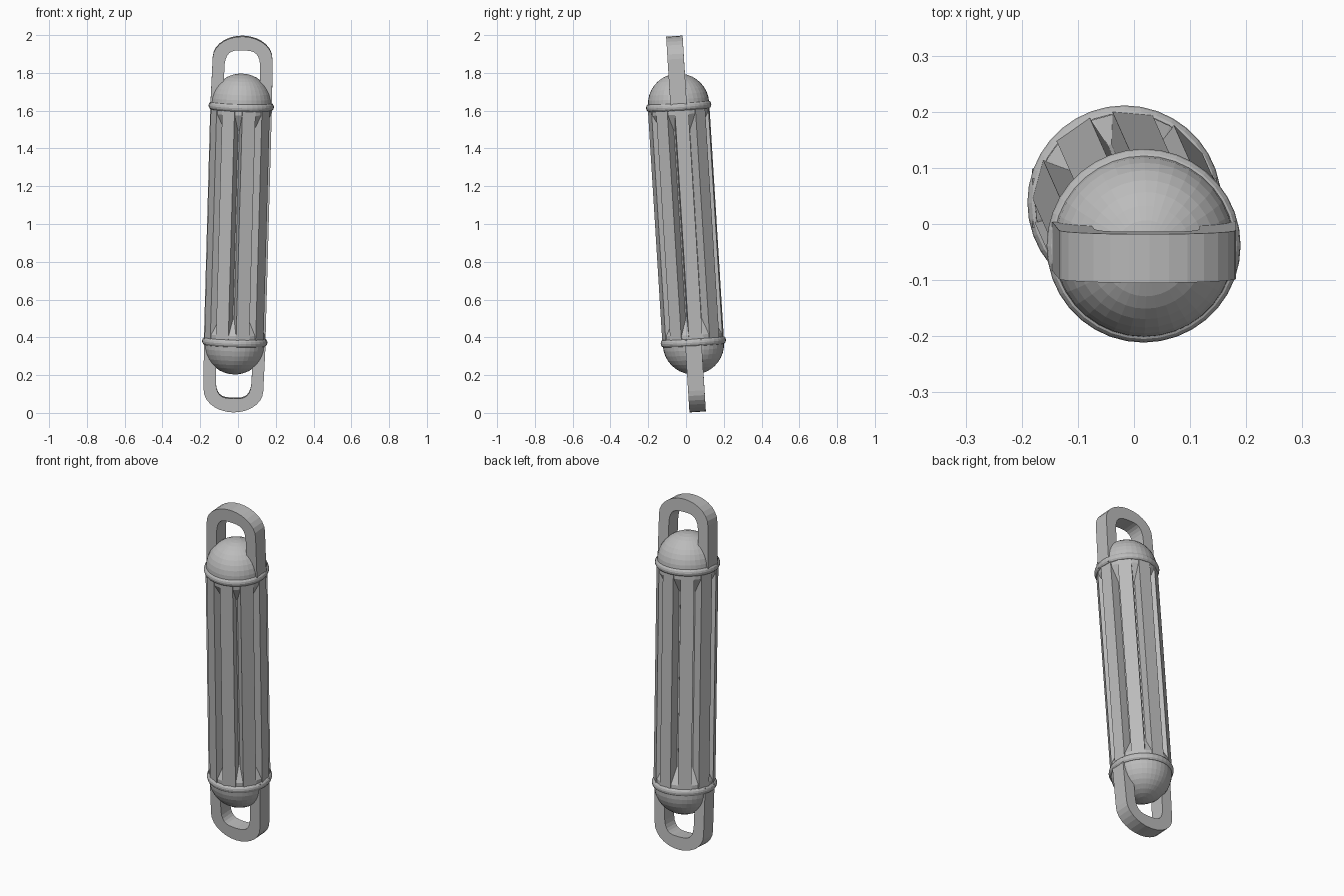
import bpy
import bmesh
from math import sin, cos, pi, radians
from mathutils import Matrix, Vector

cube = bpy.data.objects.get("Cube")
if cube:
    bpy.data.objects.remove(cube, do_unlink=True)

grey = bpy.data.materials.new("light_grey")
grey.use_nodes = True
colour = (0.5, 0.5, 0.5, 1)
grey.diffuse_color = colour
grey.node_tree.nodes["Principled BSDF"].inputs["Base Color"].default_value = colour

# Everything is built around the z axis, then leaned about its middle
lean = Vector((0, 0, 1)).rotation_difference(Vector((0.0275, -0.062, 1)))
place = Matrix.Translation((0, 0, 1)) @ lean.to_matrix().to_4x4()
BARS = 9
SEGMENTS = 36


def finish(bm, name):
    bmesh.ops.recalc_face_normals(bm, faces=bm.faces)
    bm.transform(place)
    mesh = bpy.data.meshes.new(name)
    bm.to_mesh(mesh)
    bm.free()
    mesh.materials.append(grey)
    obj = bpy.data.objects.new(name, mesh)
    bpy.context.collection.objects.link(obj)
    return obj


def lathe(name, profile):
    """Spin (radius, height) points around the axis."""
    bm = bmesh.new()
    verts = [bm.verts.new((r, 0, z)) for r, z in profile]
    edges = [bm.edges.new(pair) for pair in zip(verts, verts[1:])]
    bmesh.ops.spin(bm, geom=verts + edges, cent=(0, 0, 0), axis=(0, 0, 1),
                   angle=2 * pi, steps=SEGMENTS, use_duplicate=False)
    bmesh.ops.remove_doubles(bm, verts=bm.verts, dist=0.0001)
    return finish(bm, name)


# Inner core, flaring at both ends to close the slots
half_core = [(0.115, 0.50), (0.160, 0.585), (0.160, 0.62), (0, 0.62)]
lathe("core", [(r, -z) for r, z in reversed(half_core)] + half_core)

# Flat bars around the core
bm = bmesh.new()
for i in range(BARS):
    angle = radians(285 + i * 360 / BARS)
    matrix = (Matrix.Rotation(angle, 4, "Z") @ Matrix.Translation((0.13, 0, 0))
              @ Matrix.Diagonal((0.06, 0.072, 1.22, 1)))
    bmesh.ops.create_cube(bm, size=1, matrix=matrix)
finish(bm, "bars")


def link(name, side):
    """Flat-sided loop with a rounded end, standing on the rim."""
    steps = 14
    outer, inner = [(0.164, 0.61)], [(0.102, 0.61)]
    for i in range(steps + 1):
        a = pi * i / steps
        c, s = cos(a), max(sin(a), 0)
        outer.append((0.158 * c, 0.88 + 0.117 * s))
        sign = 1 if c > 0 else -1
        inner.append((0.095 * sign * abs(c) ** 0.6, 0.80 + 0.124 * s ** 0.6))
    outer.append((-0.164, 0.61))
    inner.append((-0.102, 0.61))
    bm = bmesh.new()
    rows = [[bm.verts.new((x, -0.0435, z * side)) for x, z in pts]
            for pts in (outer, inner)]
    for i in range(len(outer) - 1):
        bm.faces.new((rows[0][i], rows[0][i + 1], rows[1][i + 1], rows[1][i]))
    ext = bmesh.ops.extrude_face_region(bm, geom=list(bm.faces), use_keep_orig=True)
    moved = [g for g in ext["geom"] if isinstance(g, bmesh.types.BMVert)]
    bmesh.ops.translate(bm, verts=moved, vec=(0, 0.087, 0))
    return finish(bm, name)


# Rim, dome and link at each end
for label, side in (("top", 1), ("bottom", -1)):
    rim = [(0.15, 0.605)]
    for i in range(7):
        a = -pi / 2 + pi * i / 6
        rim.append((0.158 + 0.015 * cos(a), (0.625 + 0.02 * sin(a)) * side))
    rim[0] = (0.15, 0.605 * side)
    lathe(label + "_rim", rim + [(0.15, 0.645 * side), rim[0]])
    dome = [(0.162 * cos(pi / 2 * i / 9), (0.638 + 0.160 * sin(pi / 2 * i / 9)) * side)
            for i in range(10)]
    lathe(label + "_dome", [(0, 0.63 * side), (0.162, 0.63 * side)] + dome)
    link(label + "_link", side)
